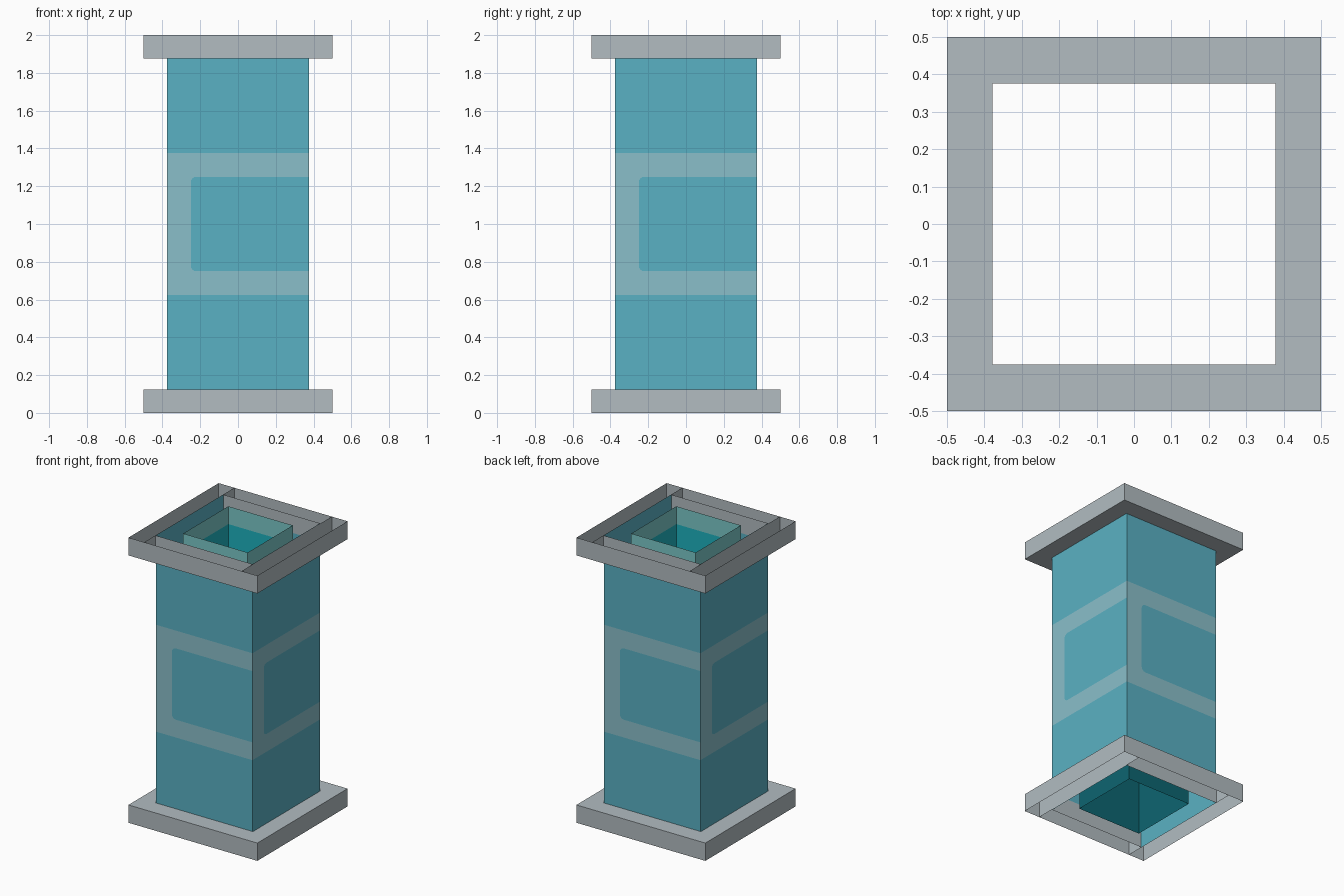
import bpy, bmesh, math
from mathutils import Matrix

if "Cube" in bpy.data.objects:
    bpy.data.objects.remove(bpy.data.objects["Cube"])

OUT, COL, CORE = 0.5, 0.375, 0.25     # half widths of collar, column, inner tube
RIM, TOP = 0.125, 2.0                 # collar height, total height


def material(name, r, g, b):
    def lin(c):
        c /= 255
        return c / 12.92 if c <= 0.04045 else ((c + 0.055) / 1.055) ** 2.4
    m = bpy.data.materials.new(name)
    m.diffuse_color = (lin(r), lin(g), lin(b), 1)
    m.use_nodes = True
    m.node_tree.nodes["Principled BSDF"].inputs["Base Color"].default_value = m.diffuse_color
    return m


GREY = material("collar grey", 178, 188, 193)
BLUE = material("column blue", 90, 177, 195)
BAND = material("pale band", 138, 191, 202)
PALE = material("core rim", 123, 200, 200)
TEAL = material("core teal", 30, 178, 190)
DARK = material("core dark teal", 13, 101, 113)


def build(name, polys, mats, turn=0):
    """Mesh of polygons [(points, material index)], turned about z by quarter turns."""
    bm = bmesh.new()
    for pts, mat in polys:
        f = bm.faces.new([bm.verts.new(p) for p in pts])
        f.material_index = mat
    bmesh.ops.remove_doubles(bm, verts=bm.verts, dist=1e-5)
    bm.transform(Matrix.Rotation(turn * math.pi / 2, 4, 'Z'))
    me = bpy.data.meshes.new(name)
    bm.to_mesh(me)
    bm.free()
    for m in mats:
        me.materials.append(m)
    ob = bpy.data.objects.new(name, me)
    bpy.context.collection.objects.link(ob)
    return ob


def rect(u0, u1, z0, z1, y):
    return [(u0, y, z0), (u1, y, z0), (u1, y, z1), (u0, y, z1)]


# Column walls: plain ends, a pale band and a round-cornered panel open to the right
def column_wall(name, turn, z0, z1):
    r, left, lo, hi = 0.03, -0.25, 0.75, 1.25
    edge = [(COL, -COL, hi)]
    for cz, a0 in ((hi - r, 90), (lo + r, 180)):
        for i in range(5):
            a = math.radians(a0 + i * 22.5)
            edge.append((left + r + r * math.cos(a), -COL, cz + r * math.sin(a)))
    edge.append((COL, -COL, lo))
    frame = [(COL, -COL, 1.375), (-COL, -COL, 1.375),
             (-COL, -COL, 0.625), (COL, -COL, 0.625)] + edge[::-1]
    build(name, [(rect(-COL, COL, z0, 0.625, -COL), 0),
                 (rect(-COL, COL, 1.375, z1, -COL), 0),
                 (edge, 0), (frame, 1)], [BLUE, BAND], turn)


for turn, side in enumerate(("front", "right", "back", "left")):
    if turn % 2:
        column_wall("column_wall_" + side, turn, 0, TOP)
    else:
        column_wall("column_wall_" + side, turn, RIM, TOP - RIM)


# Collars: hollow troughs, the open side facing away from the column
def trough(name, turn, half, inner, z0, z1, floor, ends):
    polys = [(rect(-half, half, z0, z1, -OUT), 0),
             (rect(-half, half, z0, z1, -inner)[::-1], 0),
             ([(-half, -OUT, floor), (half, -OUT, floor),
               (half, -inner, floor), (-half, -inner, floor)], 0)]
    if ends:
        for x in (-half, half):
            polys.append(([(x, -OUT, z0), (x, -OUT, z1),
                           (x, -inner, z1), (x, -inner, z0)], 0))
    build(name, polys, [GREY], turn)


for level, z0, floor in (("bottom", 0, RIM), ("top", TOP - RIM, TOP - RIM)):
    for turn, side in enumerate(("front", "right", "back", "left")):
        long = turn % 2 == 1
        trough(f"{level}_collar_{side}", turn, OUT if long else 0.378,
               0.378 if long else COL, z0, z0 + RIM, floor, long)

# Inner tube: open thin walls, pale at the rim and darker towards the foot
for turn, side in enumerate(("front", "right", "back", "left")):
    build("core_wall_" + side, turn=turn, mats=[PALE, TEAL, DARK], polys=[
        (rect(-CORE, CORE, TOP - RIM, TOP, -CORE), 0),
        (rect(-CORE, CORE, 1.0, TOP - RIM, -CORE), 1),
        (rect(-CORE, CORE, 0, 1.0, -CORE), 2)])
